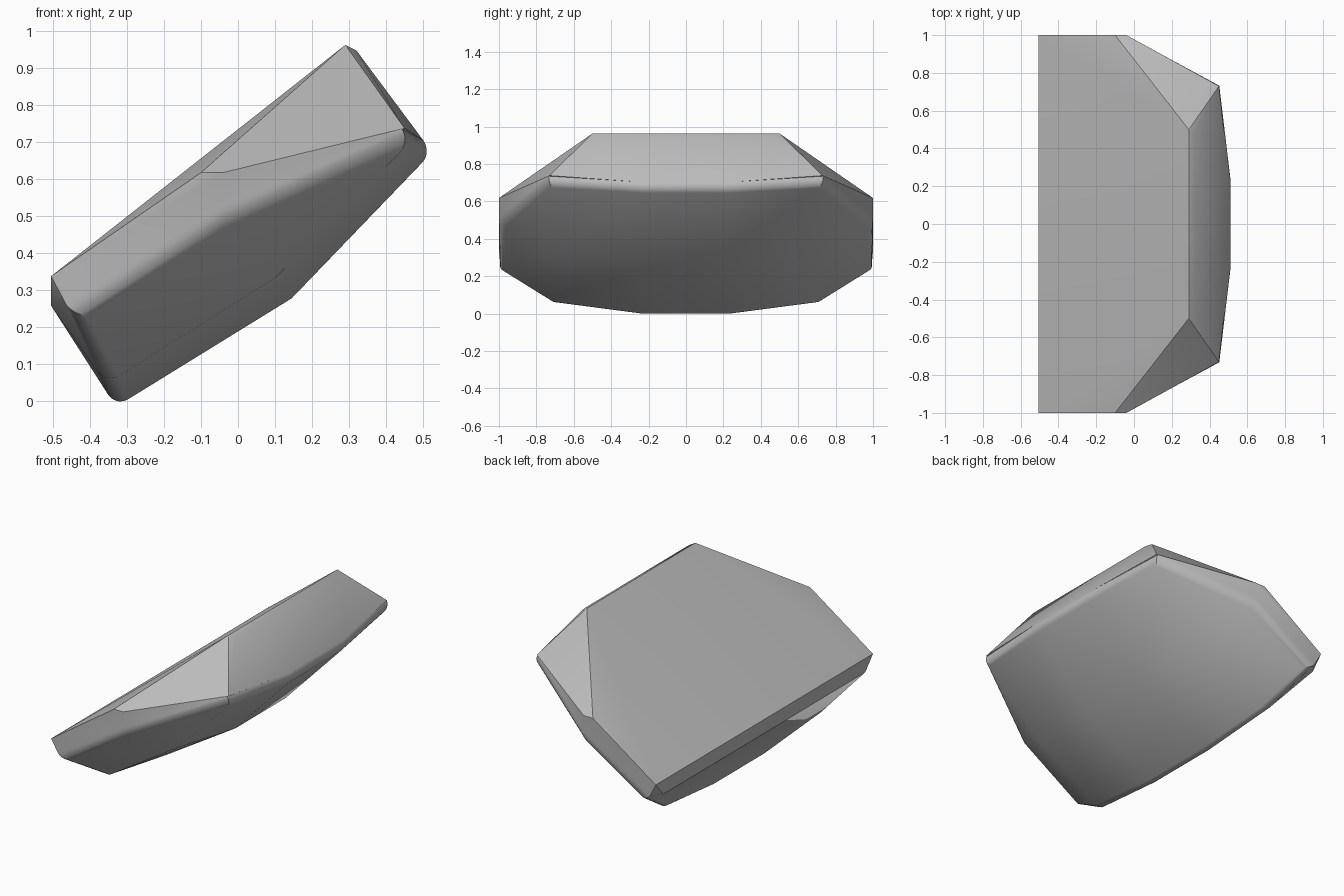
import bpy
import bmesh
from mathutils import Vector

cube = bpy.data.objects.get("Cube")
if cube:
    bpy.data.objects.remove(cube, do_unlink=True)

stone = bpy.data.materials.new("stone_grey")
stone.use_nodes = True
GREY = (0.5, 0.5, 0.5, 1)
stone.diffuse_color = GREY
stone.node_tree.nodes["Principled BSDF"].inputs["Base Color"].default_value = GREY

# Corners on one side; each is mirrored across y
top_rim = [(-0.505, 1, 0.335), (-0.1, 1, 0.615), (0.29, 0.5, 0.96)]
upper_end = [(0.32, 0.48, 0.945), (0.34, 0.15, 0.93)]
side = [(-0.04, 1, 0.615), (0.45, 0.73, 0.735), (-0.04, 1, 0.48), (-0.44, 1, 0.225)]
lower_end = [(-0.505, 0.93, 0.255)]
underside = [(-0.355, 0.71, 0.045), (0.1, 0.71, 0.33), (0.465, 0.735, 0.7),
             (-0.33, 0.23, -0.018), (0.145, 0.23, 0.275), (0.525, 0.23, 0.67)]

# Faceted boulder body
bm = bmesh.new()
for x, y, z in top_rim + upper_end + side + lower_end + underside:
    for s in (1, -1):
        bm.verts.new((x, s * y, z))
hull = bmesh.ops.convex_hull(bm, input=bm.verts)
loose = [v for v in bm.verts if not v.link_faces]
bmesh.ops.delete(bm, geom=loose, context='VERTS')
bmesh.ops.dissolve_limit(bm, angle_limit=0.03, verts=bm.verts, edges=bm.edges)
bmesh.ops.recalc_face_normals(bm, faces=bm.faces)
bm.normal_update()

# Round the rim between the underside and the sides
slab_up = Vector((-0.62, 0, 0.79))


def is_under(face):
    return face.normal.dot(slab_up) < -0.4


rim = [e for e in bm.edges if len(e.link_faces) == 2
       and is_under(e.link_faces[0]) != is_under(e.link_faces[1])]
bmesh.ops.bevel(bm, geom=rim, offset=0.05, segments=5, profile=0.5,
                affect='EDGES', clamp_overlap=True)

# Settle on the ground
low = min(v.co.z for v in bm.verts)
bmesh.ops.translate(bm, verts=bm.verts, vec=(0, 0, -low))

mesh = bpy.data.meshes.new("boulder")
bm.to_mesh(mesh)
bm.free()
mesh.materials.append(stone)
boulder = bpy.data.objects.new("boulder", mesh)
bpy.context.collection.objects.link(boulder)
bpy.context.view_layer.objects.active = boulder
boulder.select_set(True)
bpy.ops.object.shade_smooth_by_angle(angle=0.5)
